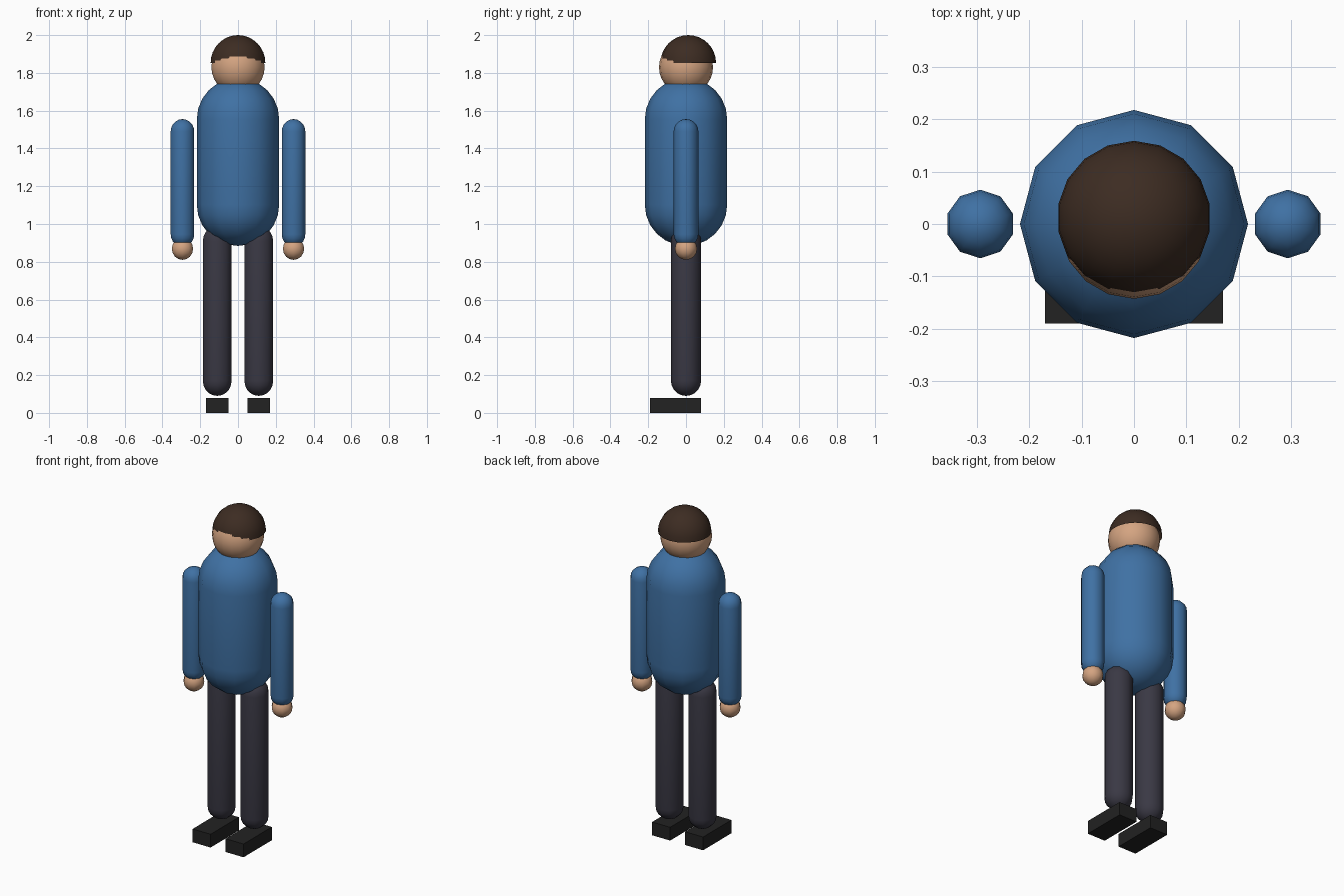
import bpy, bmesh, math

if "Cube" in bpy.data.objects:
    bpy.data.objects.remove(bpy.data.objects["Cube"])


def material(name, rgb):
    m = bpy.data.materials.new(name)
    m.diffuse_color = (*rgb, 1)
    m.use_nodes = True
    m.node_tree.nodes["Principled BSDF"].inputs["Base Color"].default_value = m.diffuse_color
    return m


BLUE = material("blue shirt", (0.050, 0.165, 0.370))
SKIN = material("skin", (0.660, 0.371, 0.220))
TROUSER = material("dark trousers", (0.042, 0.040, 0.058))
HAIR = material("brown hair", (0.046, 0.025, 0.016))
SHOE = material("black shoe", (0.016, 0.016, 0.016))


def finish(bm, name, mat, smooth=True):
    bmesh.ops.recalc_face_normals(bm, faces=bm.faces)
    me = bpy.data.meshes.new(name)
    for f in bm.faces:
        f.smooth = smooth
    bm.to_mesh(me)
    bm.free()
    me.materials.append(mat)
    ob = bpy.data.objects.new(name, me)
    bpy.context.collection.objects.link(ob)
    return ob


def lathe(name, mat, profile, sides, x=0, y=0):
    """Revolve (radius, z) points about a vertical axis; radius 0 gives a pole."""
    bm = bmesh.new()
    rings = []
    for r, z in profile:
        if r < 1e-6:
            rings.append([bm.verts.new((x, y, z))] * sides)
        else:
            angles = [2 * math.pi * i / sides for i in range(sides)]
            rings.append([bm.verts.new((x + r * math.sin(a), y + r * math.cos(a), z)) for a in angles])
    for a, b in zip(rings, rings[1:]):
        for i in range(sides):
            j = (i + 1) % sides
            corners = list(dict.fromkeys((a[i], a[j], b[j], b[i])))
            bm.faces.new(corners)
    return finish(bm, name, mat)


def arc(r, z, start, end, steps):
    pts = []
    for i in range(steps + 1):
        t = math.radians(start + (end - start) * i / steps)
        pts.append((r * math.cos(t), z + r * math.sin(t)))
    return pts


def capsule(name, mat, r, z0, z1, sides, steps, x=0):
    profile = arc(r, z0, -90, 0, steps) + arc(r, z1, 0, 90, steps)
    return lathe(name, mat, profile, sides, x)


# Torso and head
capsule("torso", BLUE, 0.218, 1.102, 1.555, 12, 6)
lathe("head", SKIN, arc(0.143, 1.83, -90, 90, 14), 18)

# Hair cap, set slightly back on the head
lathe("hair", HAIR, arc(0.147, 1.853, 0, 90, 8), 18, y=0.012)

# Limbs, hands and shoes on both sides
for side, s in (("left", 1), ("right", -1)):
    capsule(side + "_arm", BLUE, 0.0655, 0.945, 1.490, 10, 5, s * 0.294)
    lathe(side + "_hand", SKIN, arc(0.059, 0.869, -90, 90, 8), 10, s * 0.294)
    capsule(side + "_leg", TROUSER, 0.080, 0.170, 0.910, 10, 5, s * 0.11)
    bm = bmesh.new()
    bmesh.ops.create_cube(bm, size=1)
    bmesh.ops.scale(bm, vec=(0.12, 0.27, 0.08), verts=bm.verts)
    bmesh.ops.translate(bm, vec=(s * 0.11, -0.055, 0.04), verts=bm.verts)
    finish(bm, side + "_shoe", SHOE, smooth=False)
